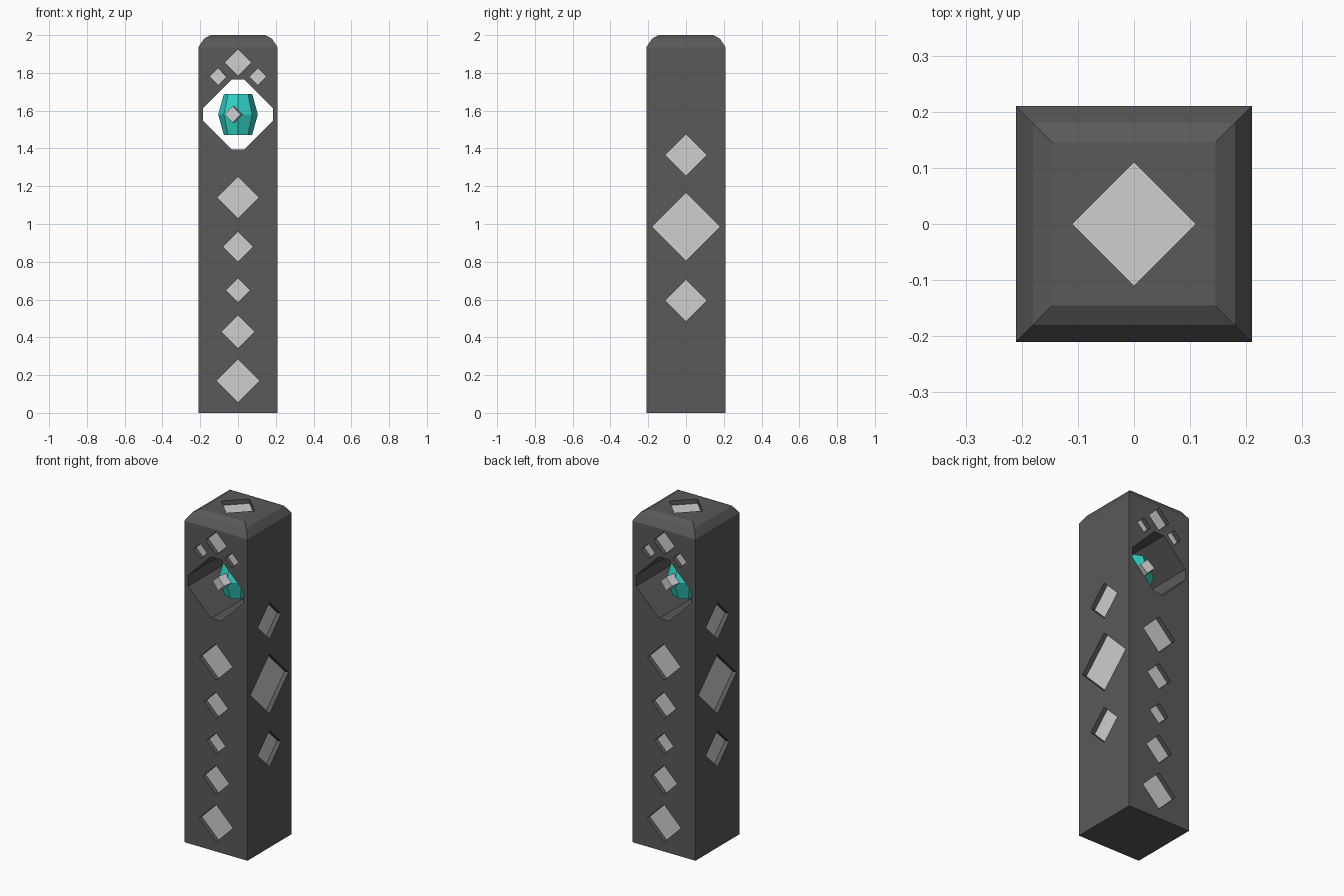
import bpy
import bmesh
from math import pi, radians
from mathutils import Matrix, Vector

cube = bpy.data.objects.get("Cube")
if cube:
    bpy.data.objects.remove(cube, do_unlink=True)

HALF, DEPTH, EYE_Z = 0.21, 0.03, 1.58


def material(name, color):
    mat = bpy.data.materials.new(name)
    mat.use_nodes = True
    mat.diffuse_color = (*color, 1)
    mat.node_tree.nodes["Principled BSDF"].inputs["Base Color"].default_value = (*color, 1)
    return mat


stone = material("dark_stone", (0.10, 0.10, 0.10))
pale = material("pale_inlay", (0.62, 0.62, 0.62))
teal = material("teal_crystal", (0.03, 0.66, 0.58))


def finish(name, bm, mat):
    bmesh.ops.recalc_face_normals(bm, faces=bm.faces)
    mesh = bpy.data.meshes.new(name)
    bm.to_mesh(mesh)
    bm.free()
    mesh.materials.append(mat)
    obj = bpy.data.objects.new(name, mesh)
    bpy.context.collection.objects.link(obj)
    return obj


def prism(bm, outline, low, high, matrix):
    """Extrude a flat outline along local z from low to high."""
    face = bm.faces.new([bm.verts.new(matrix @ Vector((x, y, low))) for x, y in outline])
    new = bmesh.ops.extrude_face_region(bm, geom=[face])["geom"]
    verts = [g for g in new if isinstance(g, bmesh.types.BMVert)]
    bmesh.ops.translate(bm, verts=verts, vec=matrix.to_3x3() @ Vector((0, 0, high - low)))


def diamond(r):
    return [(r, 0), (0, r), (-r, 0), (0, -r)]


def loft(rings, sides, turn, scale=1.0):
    """Stack of (radius, height) polygons joined into a closed solid."""
    bm = bmesh.new()
    loops = []
    for r, z in rings:
        rot = [Matrix.Rotation(turn + 2 * pi * i / sides, 3, 'Z') for i in range(sides)]
        loops.append([bm.verts.new(m @ Vector((r * scale, 0, 0)) + Vector((0, 0, z))) for m in rot])
    for a, b in zip(loops, loops[1:]):
        for i in range(sides):
            j = (i + 1) % sides
            bm.faces.new((a[i], a[j], b[j], b[i]))
    bm.faces.new(loops[0][::-1])
    bm.faces.new(loops[-1])
    return bm


# Square pillar with a softened top edge
pillar = finish("pillar", loft([(HALF, 0), (HALF, 1.935), (0.18, 1.981), (0.145, 2.0)],
                               4, pi / 4, 2 ** 0.5), stone)

# Diamond recesses: (across, height, half size), repeated on opposite faces
front = [(0, 1.855, 0.07), (-0.105, 1.78, 0.045), (0.105, 1.78, 0.045), (0, 1.14, 0.11),
         (0, 0.88, 0.08), (0, 0.65, 0.063), (0, 0.43, 0.088), (0, 0.17, 0.113)]
side = [(0, 1.365, 0.11), (0, 0.985, 0.18), (0, 0.595, 0.11)]
upright = Matrix.Rotation(pi / 2, 4, 'X')
places = []
for quarter in range(4):
    turn = Matrix.Rotation(quarter * pi / 2, 4, 'Z')
    for x, z, r in (side if quarter % 2 else front):
        places.append((turn @ Matrix.Translation((x, -HALF, z)) @ upright, r))
places.append((Matrix.Translation((0, 0, 2)), 0.11))

cuts, plates = bmesh.new(), bmesh.new()
for matrix, r in places:
    prism(cuts, diamond(r), -DEPTH, 0.05, matrix)
    prism(plates, diamond(r), -DEPTH - 0.002, -DEPTH + 0.003, matrix)

# Eight-sided opening right through the pillar
a, b = 0.185, 0.033
octagon = [(a, -b), (a, b), (b, a), (-b, a), (-a, b), (-a, -b), (-b, -a), (b, -a)]
prism(cuts, octagon, -0.4, 0.4, Matrix.Translation((0, 0, EYE_Z)) @ upright)

cutter = finish("recess_cutter", cuts, stone)
cutter.hide_render = True
mod = pillar.modifiers.new("recesses", 'BOOLEAN')
mod.operation, mod.solver, mod.object = 'DIFFERENCE', 'EXACT', cutter
carved = bpy.data.meshes.new_from_object(pillar.evaluated_get(bpy.context.evaluated_depsgraph_get()))
pillar.modifiers.clear()
pillar.data = carved
bpy.data.objects.remove(cutter, do_unlink=True)
finish("diamond_inlays", plates, pale)

# Faceted crystal floating in the opening
crystal = finish("crystal", loft([(0.075, -0.108), (0.105, 0), (0.075, 0.108)], 8, 0), teal)
crystal.location.z = EYE_Z

# Slightly turned diamond rod through the crystal
rod = bmesh.new()
prism(rod, diamond(0.043), -0.15, 0.15, Matrix.Rotation(radians(-11), 4, 'Z') @ upright)
finish("crystal_rod", rod, pale).location.z = EYE_Z
